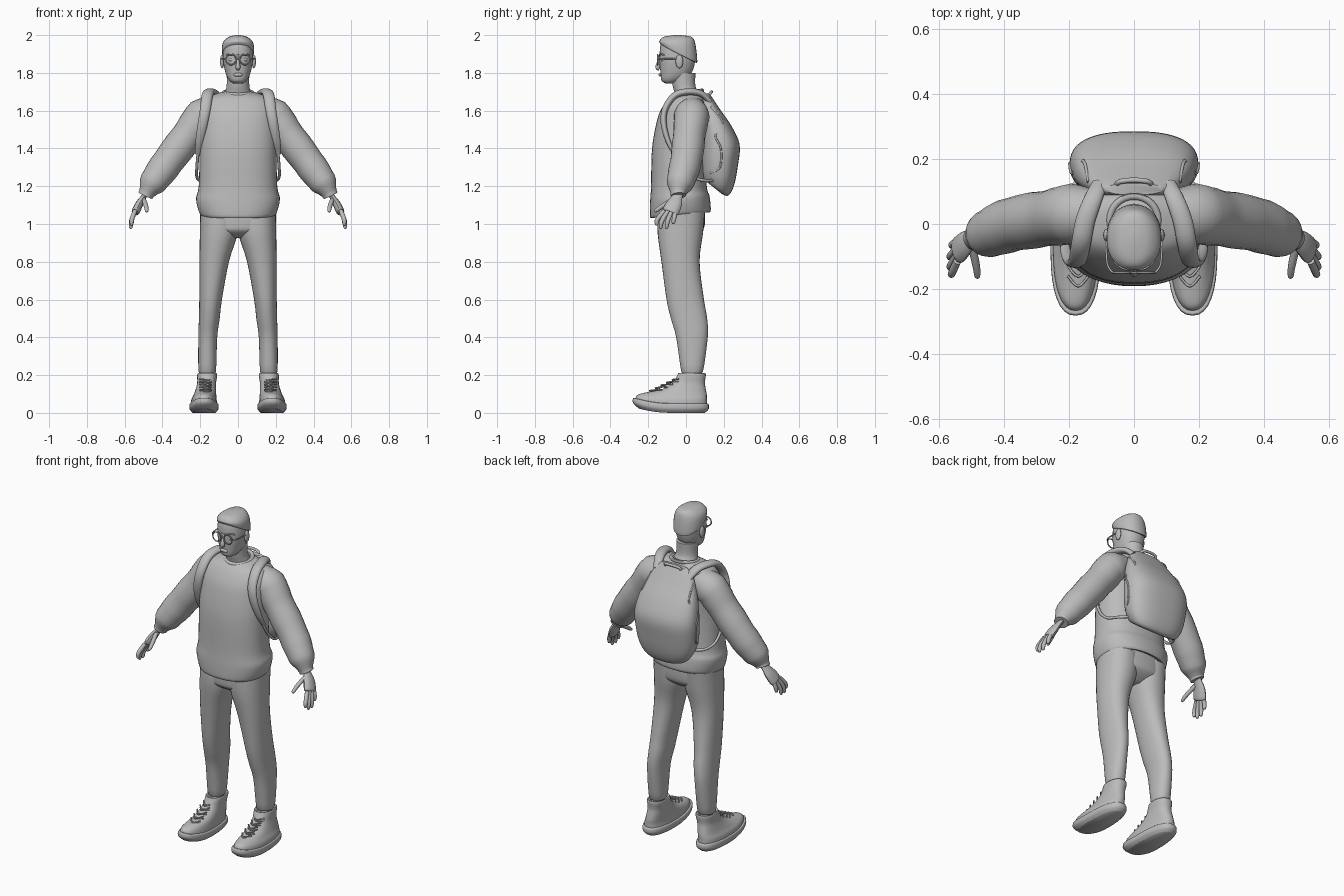
import bpy
import bmesh
import math
from mathutils import Vector
from mathutils.bvhtree import BVHTree

default_cube = bpy.data.objects.get("Cube")
if default_cube:
    bpy.data.objects.remove(default_cube, do_unlink=True)

GREY = (.5, .5, .5, 1)
material = bpy.data.materials.new("plain grey")
material.use_nodes = True
material.diffuse_color = GREY
material.node_tree.nodes["Principled BSDF"].inputs["Base Color"].default_value = GREY


def build(name, rings, closed=False, paired=False):
    """Skin a list of point rings; paired parts are mirrored to both sides."""
    sides = (("left_", 1), ("right_", -1)) if paired else (("", 1),)
    for prefix, side in sides:
        bm = bmesh.new()
        loops = [[bm.verts.new((p.x * side, p.y, p.z)) for p in ring] for ring in rings]
        pairs = list(zip(loops, loops[1:]))
        if closed:
            pairs.append((loops[-1], loops[0]))
        else:
            bm.faces.new(loops[0])
            bm.faces.new(loops[-1])
        for low, high in pairs:
            for i in range(len(low)):
                bm.faces.new((low[i - 1], low[i], high[i], high[i - 1]))
        bmesh.ops.recalc_face_normals(bm, faces=bm.faces)
        mesh = bpy.data.meshes.new(prefix + name)
        bm.to_mesh(mesh)
        bm.free()
        mesh.materials.append(material)
        mesh.shade_smooth()
        mesh.set_sharp_from_angle(angle=math.radians(50))
        obj = bpy.data.objects.new(prefix + name, mesh)
        bpy.context.collection.objects.link(obj)
    return obj


def circle(count):
    """Cosine and sine of evenly spaced directions."""
    angles = [math.tau * i / count for i in range(count)]
    return [(math.cos(angle), math.sin(angle)) for angle in angles]


def resample(rows, steps):
    """Pass a smooth Catmull-Rom curve through rows of numbers."""
    padded = [rows[0], *rows, rows[-1]]
    out = []
    for before, start, end, after in zip(padded, padded[1:], padded[2:], padded[3:]):
        for k in range(steps):
            t = k / steps
            out.append([q + t / 2 * (r - p + t * (2 * p - 5 * q + 4 * r - s + t * (3 * (q - r) + s - p)))
                        for p, q, r, s in zip(before, start, end, after)])
    out.append(rows[-1])
    return out


def loft(name, rows, power=2, paired=False, count=32, bend=None):
    """Stack level rings: height, front y, back y, half width, centre x, tilt."""
    full = [list(row) + [0] * (6 - len(row)) for row in rows]
    rings = []
    for z, front, back, half, centre, tilt in resample(full, 4):
        ring = []
        for c, s in circle(count):
            dx = math.copysign(abs(c) ** (2 / power), c) * half
            dy = math.copysign(abs(s) ** (2 / power), s) * (back - front) / 2
            point = Vector((centre + dx, (front + back) / 2 + dy, z + tilt * dy))
            ring.append(bend(point) if bend else point)
        rings.append(ring)
    return build(name, rings, paired=paired)


def tube(name, points, radii, flat=1, axis="Y", paired=True, count=12, folds=0):
    """Sweep an oval along a path; flat squashes it across the named axis."""
    if isinstance(radii, float):
        radii = [radii] * len(points)
    ref = Vector((1, 0, 0)) if axis == "X" else Vector((0, 1, 0))
    path = resample([(*point, radius) for point, radius in zip(points, radii)], 4)
    centres = [Vector(row[:3]) for row in path]
    rings = []
    for i, centre in enumerate(centres):
        along = centres[min(i + 1, len(centres) - 1)] - centres[max(i - 1, 0)]
        along.normalize()
        u = (ref - along * ref.dot(along)).normalized()
        v = along.cross(u) * flat
        radius = path[i][3] * (1 + folds * math.sin(i * 2))
        rings.append([centre + (u * c + v * s) * radius for c, s in circle(count)])
    build(name, rings, paired=paired)


def hoop(name, centre, radius, thick, flat=False, paired=False, tilt=0):
    """Round ring, lying flat or facing the front."""
    rings = []
    for c, s in circle(32):
        ring = []
        for out, depth in circle(8):
            w, h = c * (radius + thick * out), s * (radius + thick * out)
            d = thick * depth
            ring.append(Vector(centre) + Vector((w, h, d + tilt * h) if flat else (w, d, h)))
        rings.append(ring)
    build(name, rings, True, paired)


def blob(name, centre, size, paired=False):
    """Ellipsoid."""
    x, y, z = centre
    width, depth, height = size
    rows = []
    for i in range(7):
        angle = math.pi * (i / 6.2 - .48)
        r = math.cos(angle)
        rows.append((z + height * math.sin(angle), y - depth * r, y + depth * r, width * r, x))
    loft(name, rows, paired=paired, count=16)


# Head, hair and neck
loft("head", [(1.745, -.11, -.06, .025), (1.76, -.13, -.02, .046), (1.8, -.135, .03, .066),
              (1.88, -.14, .05, .08), (1.96, -.13, .04, .07), (1.99, -.08, 0, .02)], 2.2)
loft("hair", [(1.9, -.13, .05, .08, 0, -.5), (1.91, -.14, .06, .085, 0, -.5),
              (1.96, -.14, .05, .08, 0, -.1), (1.99, -.12, .03, .05), (2, -.06, -.03, .01)], 2.2)
loft("neck", [(1.64, -.06, .09, .085), (1.69, -.06, .07, .07), (1.73, -.07, .05, .06), (1.8, -.08, .05, .06)])

# Face
tube("nose", [(0, -.137, 1.9), (0, -.144, 1.86), (0, -.15, 1.83), (0, -.14, 1.82)],
     [.005, .008, .013, .008], axis="X", paired=False)
blob("lips", (0, -.136, 1.79), (.026, .009, .01))
blob("eye", (.034, -.12, 1.87), (.017, .014, .011), True)
blob("ear", (.084, -.035, 1.86), (.011, .02, .036), True)
tube("brow", [(.014, -.14, 1.89), (.035, -.136, 1.9), (.06, -.117, 1.895)], .004)

# Glasses
hoop("lens_rim", (.037, -.15, 1.87), .027, .0035, paired=True)
tube("glasses_bridge", [(-.012, -.15, 1.875), (.012, -.15, 1.875)], .003, paired=False)
tube("glasses_arm", [(.065, -.15, 1.875), (.083, -.12, 1.875), (.087, -.03, 1.875)], .0035, axis="X")

# Sweater body with a puffed hem and a collar band, and loose sleeves
loft("sweater", [(1.06, -.17, .1, .18, 0, .1), (1.05, -.19, .13, .2, 0, .1), (1.13, -.19, .125, .222, 0, .1),
                 (1.2, -.185, .11, .208), (1.4, -.18, .1, .203), (1.55, -.153, .11, .203),
                 (1.62, -.125, .11, .198), (1.67, -.09, .1, .165), (1.7, -.06, .08, .08, 0, .1)], 2.3, count=48)
hoop("collar", (0, .01, 1.695), .075, .011, True, tilt=.15)
tube("sleeve", [(.11, .03, 1.6), (.19, .03, 1.57), (.25, .02, 1.49), (.37, 0, 1.33),
                (.45, -.03, 1.22), (.48, -.04, 1.17), (.49, -.04, 1.15)],
     [.075, .093, .087, .084, .073, .045, .04], count=24, folds=.02)

# Hands, with four fanned fingers and a thumb
tube("palm", [(.475, -.035, 1.18), (.495, -.045, 1.15), (.52, -.06, 1.11), (.54, -.08, 1.07), (.545, -.085, 1.06)],
     [.026, .027, .04, .044, .035], flat=.5)
FINGER = [.012, .012, .009, .003]
for i, finger in enumerate(("index", "middle", "ring", "little")):
    reach = (.9, 1.1, 1.1, .8)[i]
    knuckle = Vector((.545, -.115 + .02 * i, 1.07))
    fan = .01 * (3 - i)
    tube(finger + "_finger", [knuckle, knuckle + Vector((.018, -.01 - fan, -.05)) * reach,
                              knuckle + Vector((.02, -.015 - fan, -.08)) * reach,
                              knuckle + Vector((.02, -.015 - fan, -.087)) * reach], FINGER)
tube("thumb", [(.5, -.07, 1.13), (.487, -.125, 1.095), (.483, -.16, 1.07), (.483, -.167, 1.065)], FINGER)

# Trousers and ankles
loft("trouser_hips", [(1.12, -.15, .1, .195), (1, -.15, .1, .198), (.96, -.14, .08, .17), (.925, -.09, .03, .05)], 2.3)
loft("trouser_leg", [(1.06, -.15, .1, .1, .1), (.95, -.15, .09, .1, .102), (.8, -.13, .072, .078, .126),
                     (.6, -.103, .095, .06, .145), (.5, -.08, .112, .055, .152), (.4, -.052, .115, .05, .16),
                     (.22, -.025, .09, .046, .163), (.23, -.01, .07, .03, .163)], 2.2, True)
loft("ankle", [(.15, 0, .075, .035, .163), (.25, 0, .075, .035, .163)], paired=True)


# Shoes, with soles curling up at the toe
def toe_spring(p):
    p.z += max(0, -.08 - p.y) ** 2 * .8
    return p


loft("shoe_sole", [(0, -.25, .1, .06, .18), (.02, -.28, .12, .076, .18), (.045, -.28, .12, .076, .18),
                   (.05, -.27, .11, .07, .18)], 2.4, True, bend=toe_spring)
loft("shoe_upper", [(.04, -.27, .11, .07, .18), (.07, -.257, .11, .067, .18), (.095, -.21, .11, .06, .175),
                    (.125, -.125, .105, .054, .17), (.16, -.07, .1, .05, .166), (.2, -.045, .105, .053, .163),
                    (.21, -.04, .1, .047, .163), (.19, -.02, .08, .03, .163)], 2.3, True, bend=toe_spring)
for row in range(5):
    y, z = -.06 - .03 * row, .172 - .0145 * row
    for slant in (-.007, .007):
        tube("shoe_lace", [(.14, y + .02, z - slant), (.172, y - .012, z + slant / 2), (.204, y + .02, z + slant)],
             .004, count=8)

# Backpack with side seams, grab handle and shoulder straps
pack = loft("backpack", [(1.195, .1, .19, .12, 0, -.8), (1.2, .085, .225, .15, 0, -.7),
                         (1.25, .08, .255, .18, 0, -.5), (1.33, .08, .275, .195, 0, -.2),
                         (1.42, .08, .284, .197), (1.52, .08, .24, .18), (1.6, .08, .185, .15),
                         (1.66, .08, .145, .12), (1.69, .09, .125, .085)], 2.5, count=48)
surface = BVHTree.FromPolygons([v.co for v in pack.data.vertices],
                               [p.vertices[:] for p in pack.data.polygons])
seam = []
for y, z in ((.13, 1.62), (.195, 1.54), (.155, 1.47), (.185, 1.4), (.18, 1.3), (.13, 1.27)):
    seam.append(surface.ray_cast(Vector((1, y, z)), Vector((-1, 0, 0)))[0])
tube("backpack_seam", seam, .005, axis="X", count=8)
tube("grab_handle", [(-.055, .115, 1.67), (-.045, .13, 1.695), (0, .135, 1.7), (.045, .13, 1.695),
                     (.055, .115, 1.67)], .008, paired=False)
tube("shoulder_strap", [(.105, .125, 1.65), (.125, .08, 1.69), (.15, .01, 1.7), (.163, -.06, 1.68),
                        (.173, -.11, 1.61), (.187, -.118, 1.53), (.203, -.095, 1.44), (.212, -.06, 1.37)],
     [.024, .028, .03, .03, .028, .026, .022, .016], flat=.6, axis="X", count=16)
tube("strap_webbing", [(.21, -.07, 1.39), (.217, -.03, 1.31), (.218, .03, 1.25), (.2, .1, 1.23), (.16, .14, 1.23)],
     .008, axis="X")
